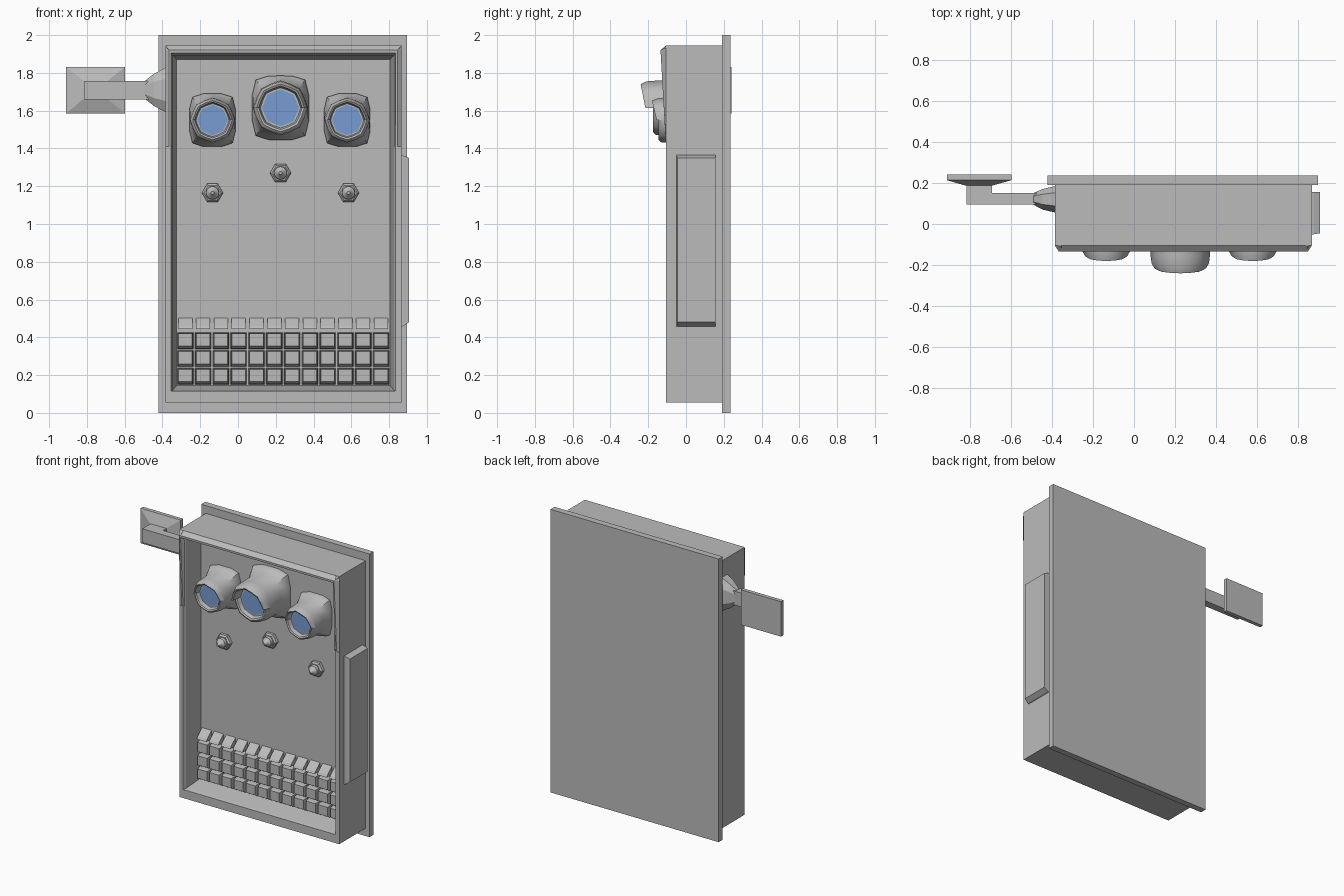
import bpy, bmesh, math
from mathutils import Vector

cube = bpy.data.objects.get("Cube")
if cube:
    bpy.data.objects.remove(cube, do_unlink=True)


def material(name, colour):
    m = bpy.data.materials.new(name)
    m.use_nodes = True
    m.diffuse_color = colour
    m.node_tree.nodes["Principled BSDF"].inputs["Base Color"].default_value = colour
    return m


GREY = material("casing grey", (0.5, 0.5, 0.5, 1))
BLUE = material("lens blue", (0.19, 0.33, 0.65, 1))


def loft(name, rings, mat=GREY, smooth=False):
    """Skin a list of equal rings and cap both ends."""
    bm = bmesh.new()
    rows = [[bm.verts.new(p) for p in ring] for ring in rings]
    for a, b in zip(rows, rows[1:]):
        for i in range(len(a)):
            j = (i + 1) % len(a)
            bm.faces.new((a[i], a[j], b[j], b[i]))
    bm.faces.new(rows[0][::-1])
    bm.faces.new(rows[-1])
    bmesh.ops.remove_doubles(bm, verts=bm.verts, dist=0.0005)
    bmesh.ops.recalc_face_normals(bm, faces=bm.faces)
    me = bpy.data.meshes.new(name)
    bm.to_mesh(me)
    bm.free()
    me.materials.append(mat)
    ob = bpy.data.objects.new(name, me)
    bpy.context.collection.objects.link(ob)
    if smooth:
        bpy.ops.object.select_all(action="DESELECT")
        ob.select_set(True)
        bpy.context.view_layer.objects.active = ob
        bpy.ops.object.shade_smooth_by_angle(angle=math.radians(40))
    return ob


def rect_y(y, x0, x1, z0, z1):
    return [(x0, y, z0), (x1, y, z0), (x1, y, z1), (x0, y, z1)]


def rect_x(x, y0, y1, z0, z1):
    return [(x, y0, z0), (x, y1, z0), (x, y1, z1), (x, y0, z1)]


def disc(y, cx, cz, r, n):
    return [(cx + r * math.cos(math.tau * i / n), y, cz + r * math.sin(math.tau * i / n))
            for i in range(n)]


# Casing: rear plate and open-fronted tray
FLOOR = 0.05
L, R, B, T = -0.385, 0.865, 0.055, 1.945
loft("rear_plate", [rect_y(0.235, -0.42, 0.895, 0, 2), rect_y(0.19, -0.42, 0.895, 0, 2)])
loft("tray", [rect_y(0.19, L, R, B, T),
              rect_y(-0.105, L, R, B, T),
              rect_y(-0.105, -0.355, 0.835, 0.115, 1.91),
              rect_y(-0.085, -0.345, 0.825, 0.12, 1.895),
              rect_y(FLOOR, -0.325, 0.805, 0.145, 1.87)])


# Sloping hood round the top of the opening
def hood_side(name, outer, s):
    def section(z, d):
        return [(outer, -0.1, z), (outer, -0.105, z), (outer + s * 0.02, -0.105 - d, z),
                (outer + s * 0.03, -0.105 - d, z), (outer + s * 0.04, -0.1, z)]
    loft(name, [section(1.41, 0.001), section(1.92, 0.03), section(T, 0.001)])


hood_side("hood_right_side", L, 1)
hood_side("hood_left_side", R, -1)
loft("hood_top", [[(x, -0.1, T), (x, -0.105, T), (x + s * 0.02, -0.135, 1.92),
                   (x + s * 0.03, -0.134, 1.905), (x + s * 0.03, -0.1, 1.89)]
                  for x, s in ((L, 1), (R, -1))])

# Raised panel on the left side
loft("side_panel", [rect_x(0.86, -0.05, 0.155, 0.455, 1.365),
                    rect_x(0.875, -0.05, 0.155, 0.46, 1.362),
                    rect_x(0.905, -0.045, 0.155, 0.48, 1.35)])


# Lens units: squared foot, round barrel, visor over the upper half
def lens(name, cx, cz, hw, hh, r, front, lip, glass_y):
    steps = list(range(9)) + list(range(8, 17))
    angles = [math.tau * k / 16 for k in steps]

    def ring(f):
        return [f(i, a) for i, a in enumerate(angles)]

    def foot(y, k):
        def f(i, a):
            c, s = math.cos(a), math.sin(a)
            q = k * (abs(c) ** 5 + abs(s) ** 5) ** -0.2
            return (cx + hw * q * c, y, cz + hh * q * s)
        return ring(f)

    def barrel(k, y_top, y_low, tilt=0.0):
        def f(i, a):
            c, s = math.cos(a), math.sin(a)
            q = r * k * (0.95 if steps[i] % 2 else 1)
            y = y_top + tilt * (1 - s) if i < 9 else y_low
            return (cx + q * c, y, cz + q * s)
        return ring(f)

    loft(name + "_housing", [
        foot(FLOOR + 0.01, 1), foot(FLOOR - 0.02, 1), foot(FLOOR - 0.035, 0.95),
        barrel(1.05, -0.04, -0.04), barrel(1.03, lip + 0.02, lip + 0.02),
        barrel(1.0, front + 0.03, lip + 0.01, 0.02),
        barrel(0.9, front, lip, 0.025), barrel(0.82, front + 0.005, lip + 0.005, 0.025),
        barrel(0.76, glass_y, glass_y)], smooth=True)
    loft(name + "_glass", [disc(glass_y + 0.002, cx, cz, r * 0.7, 8),
                           disc(glass_y - 0.004, cx, cz, r * 0.7, 8)], BLUE)


lens("centre_lens", 0.225, 1.615, 0.15, 0.17, 0.14, -0.24, -0.175, -0.14)
for side, x in (("right", -0.135), ("left", 0.578)):
    lens(side + "_lens", x, 1.55, 0.122, 0.14, 0.115, -0.18, -0.145, -0.11)

# Small knobs with a hexagonal collar and pointed tip
for name, x, z in (("right", -0.135, 1.165), ("centre", 0.225, 1.27), ("left", 0.585, 1.165)):
    loft(name + "_knob_collar", [disc(FLOOR + 0.01, x, z, 0.056, 6),
                                 disc(FLOOR - 0.02, x, z, 0.056, 6),
                                 disc(FLOOR - 0.03, x, z, 0.045, 6)])
    loft(name + "_knob", [disc(FLOOR - 0.025, x, z, 0.036, 12),
                          disc(FLOOR - 0.05, x, z, 0.034, 12),
                          disc(FLOOR - 0.065, x, z, 0.015, 12),
                          disc(FLOOR - 0.085, x, z, 0.008, 12)], smooth=True)

# Keyboard: three rows of tapered keys and one row of wedge switches
for col in range(12):
    x = -0.279 + col * 0.0942
    for row in range(3):
        z = 0.195 + row * 0.094
        loft(f"key_{row + 1}_{col + 1}", [
            rect_y(FLOOR + 0.005, x - 0.043, x + 0.043, z - 0.044, z + 0.042),
            rect_y(FLOOR - 0.03, x - 0.04, x + 0.04, z - 0.042, z + 0.04),
            rect_y(FLOOR - 0.05, x - 0.036, x + 0.036, z - 0.03, z + 0.036)])
    loft(f"switch_{col + 1}", [
        [(px, FLOOR + 0.005, 0.445), (px, FLOOR - 0.06, 0.445),
         (px, FLOOR - 0.05, 0.46), (px, FLOOR + 0.005, 0.508)]
        for px in (x - 0.037, x + 0.037)])


# Arm on the right side carrying a flat paddle
def octagon_x(x, cy, cz, hy, hz):
    k = 0.5
    return [(x, cy + hy * a, cz + hz * b) for a, b in
            ((1, k), (k, 1), (-k, 1), (-1, k), (-1, -k), (-k, -1), (k, -1), (1, -k))]


loft("arm_mount", [octagon_x(-0.38, 0.12, 1.71, 0.065, 0.12),
                   octagon_x(-0.445, 0.12, 1.71, 0.05, 0.085),
                   octagon_x(-0.49, 0.122, 1.71, 0.028, 0.05)])
loft("arm", [rect_x(-0.47, 0.095, 0.15, 1.66, 1.758), rect_x(-0.815, 0.095, 0.15, 1.66, 1.758)])
loft("arm_stub", [rect_y(0.145, -0.815, -0.69, 1.66, 1.758),
                  rect_y(0.2, -0.815, -0.69, 1.66, 1.758)])
loft("paddle", [rect_y(0.24, -0.91, -0.597, 1.585, 1.832),
                rect_y(0.213, -0.91, -0.597, 1.585, 1.832),
                rect_y(0.187, -0.82, -0.69, 1.66, 1.758)])
